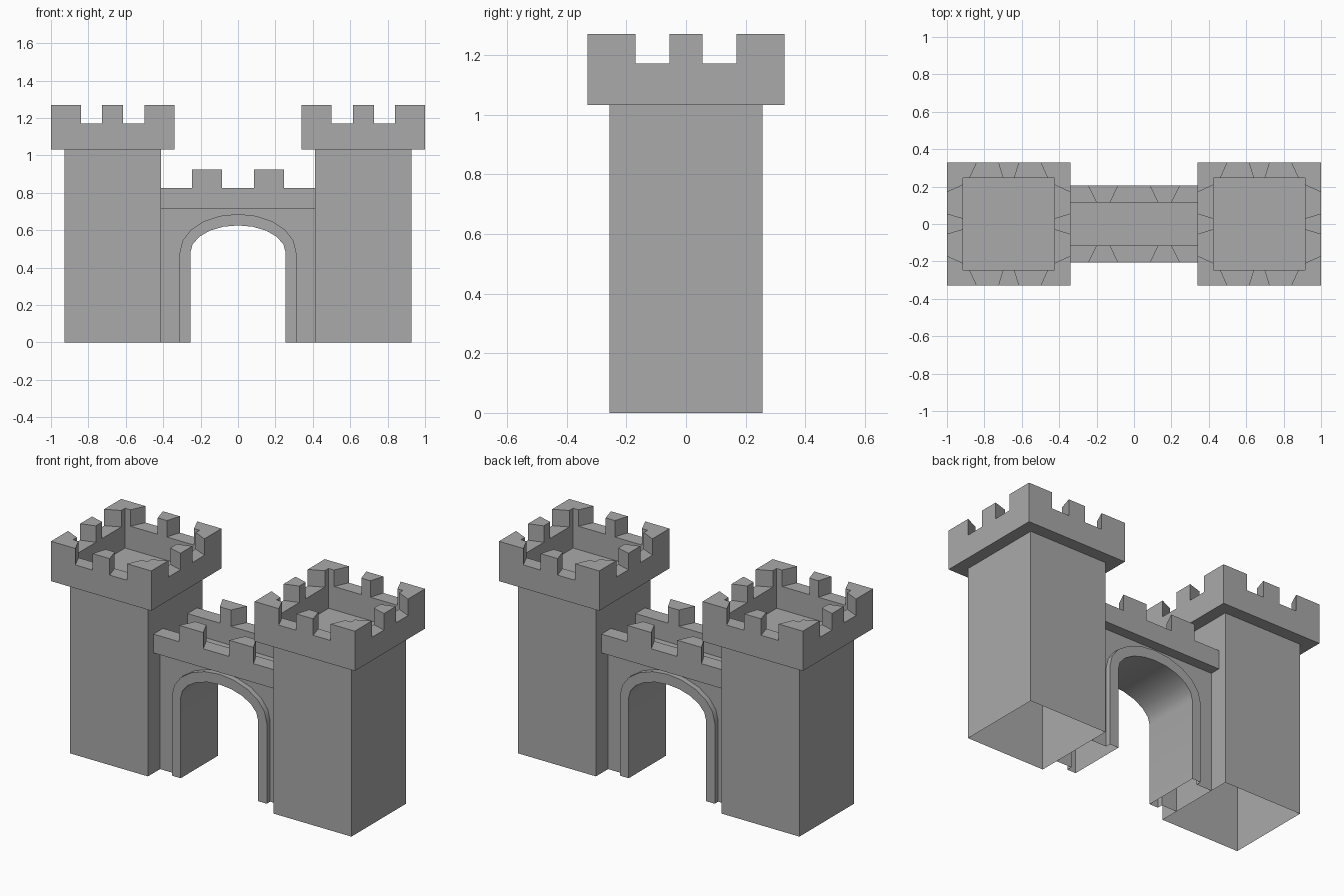
import bpy, bmesh, math

if "Cube" in bpy.data.objects:
    bpy.data.objects.remove(bpy.data.objects["Cube"])

stone = bpy.data.materials.new("grey_stone")
stone.diffuse_color = (0.4, 0.4, 0.4, 1)
stone.use_nodes = True
stone.node_tree.nodes["Principled BSDF"].inputs["Base Color"].default_value = stone.diffuse_color


def face(bm, *pts):
    return bm.faces.new([bm.verts.new(p) for p in pts])


def weld(bm):
    bmesh.ops.remove_doubles(bm, verts=bm.verts, dist=1e-5)
    bmesh.ops.recalc_face_normals(bm, faces=bm.faces)


def finish(name, bm, smooth=False):
    me = bpy.data.meshes.new(name)
    bm.to_mesh(me)
    bm.free()
    ob = bpy.data.objects.new(name, me)
    bpy.context.collection.objects.link(ob)
    me.materials.append(stone)
    if smooth:
        bpy.ops.object.select_all(action='DESELECT')
        ob.select_set(True)
        bpy.context.view_layer.objects.active = ob
        bpy.ops.object.shade_smooth_by_angle(angle=math.radians(40))
    return ob


def battlement(bm, outer, inner, high, z0, zl, zh, closed):
    """Wall strip between two outlines; cells flagged high become merlons."""
    n = len(outer)
    up = lambda p, z: (p[0], p[1], z)
    cells = n if closed else n - 1
    for i in range(cells):
        j = (i + 1) % n
        a, b, c, d = outer[i], outer[j], inner[j], inner[i]
        top = zh if high[i] else zl
        for z in (z0, top):
            face(bm, up(a, z), up(b, z), up(c, z), up(d, z))
        for p, q in ((a, b), (c, d)):
            face(bm, up(p, z0), up(q, z0), up(q, zl), up(p, zl))
            if high[i]:
                face(bm, up(p, zl), up(q, zl), up(q, zh), up(p, zh))
        if (closed or i > 0) and high[i] != high[i - 1]:
            face(bm, up(a, zl), up(d, zl), up(d, zh), up(a, zh))
    weld(bm)


# Towers with flared, crenellated crowns
T, TZ, CO, CI = 0.257, 1.033, 0.33, 0.245
out_s = [-CO, -0.17, -0.056, 0.056, 0.17]
in_s = [-CI, -0.209, -0.03, 0.03, 0.209]
for side, cx in (("left", -0.67), ("right", 0.67)):
    bm = bmesh.new()
    corners = [(cx - T, -T), (cx + T, -T), (cx + T, T), (cx - T, T)]
    for i in range(4):
        p, q = corners[i], corners[(i + 1) % 4]
        face(bm, (*p, 0), (*q, 0), (*q, TZ), (*p, TZ))
    weld(bm)
    finish(side + "_tower_shaft", bm)

    bm = bmesh.new()
    outer, inner = [], []
    for k in range(4):
        c, s = round(math.cos(k * math.pi / 2)), round(math.sin(k * math.pi / 2))
        for pts, along, off in ((outer, out_s, -CO), (inner, in_s, -CI)):
            pts += [(cx + c * t - s * off, s * t + c * off) for t in along]
    battlement(bm, outer, inner, [True, False, True, False, True] * 4,
               TZ, 1.172, 1.27, True)
    # tower floor
    face(bm, (cx - CI, -CI, TZ), (cx + CI, -CI, TZ), (cx + CI, CI, TZ), (cx - CI, CI, TZ))
    finish(side + "_tower_crown", bm)

# Gate wall parapets and walkway
W, WZ = 0.414, 0.715
bx_out = [-W, -0.245, -0.085, 0.085, 0.245, W]
bx_in = [-W, -0.2, -0.128, 0.128, 0.2, W]
for name, s in (("front", -1), ("back", 1)):
    bm = bmesh.new()
    battlement(bm, [(x, s * 0.205) for x in bx_out], [(x, s * 0.115) for x in bx_in],
               [False, True, False, True, False], WZ, 0.827, 0.924, False)
    finish(name + "_parapet", bm)
bm = bmesh.new()
face(bm, (-W, -0.115, WZ), (W, -0.115, WZ), (W, 0.115, WZ), (-W, 0.115, WZ))
finish("walkway", bm)


# Arch outline: straight legs and a half-ellipse top
def arch(hw, h, spring=0.48, n=10):
    top = [(-hw * math.cos(math.pi * i / n), spring + h * math.sin(math.pi * i / n))
           for i in range(n + 1)]
    return [(-hw, 0)] + top + [(hw, 0)]


arch_out, arch_in = arch(0.312, 0.207), arch(0.255, 0.146)
WY, AY = 0.143, 0.175

# Gate wall faces around the arch
bm = bmesh.new()
outline = [(-W, 0)] + arch_out + [(W, 0), (W, WZ), (-W, WZ)]
for s in (-1, 1):
    f = face(bm, *[(x, s * WY, z) for x, z in outline])
    f.normal_update()
    if f.normal.y * s < 0:
        f.normal_flip()
finish("gate_wall", bm)

# Raised arch surround with its inner passage
bm = bmesh.new()
for i in range(len(arch_out) - 1):
    (ax, az), (bx, bz) = arch_out[i], arch_out[i + 1]
    (cx, cz), (dx, dz) = arch_in[i + 1], arch_in[i]
    face(bm, (dx, -AY, dz), (cx, -AY, cz), (cx, AY, cz), (dx, AY, dz))
    for s in (-1, 1):
        face(bm, (ax, s * AY, az), (bx, s * AY, bz), (cx, s * AY, cz), (dx, s * AY, dz))
        face(bm, (ax, s * WY, az), (bx, s * WY, bz), (bx, s * AY, bz), (ax, s * AY, az))
weld(bm)
finish("arch_surround", bm, smooth=True)
